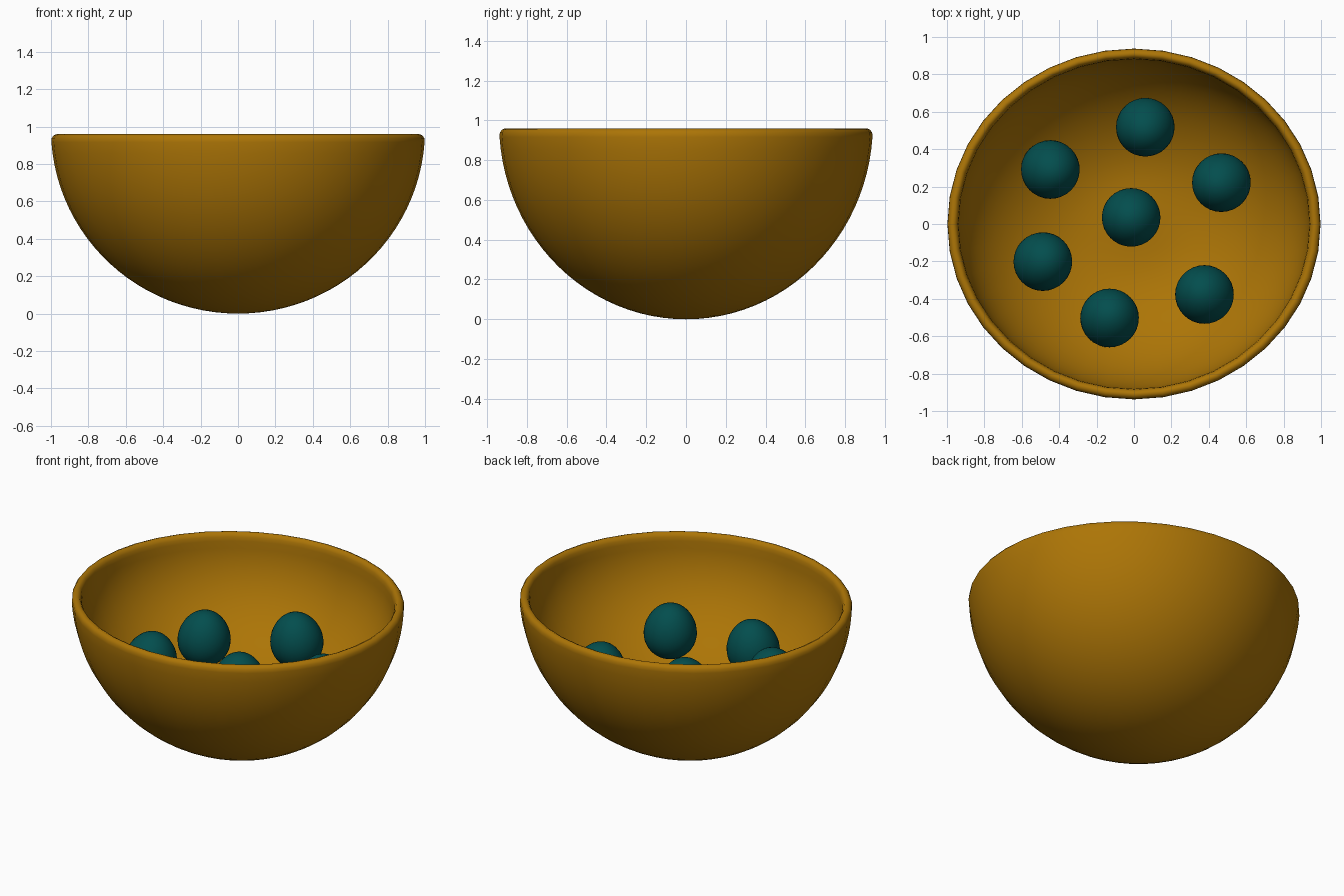
import bpy
import bmesh
import math

old = bpy.data.objects.get("Cube")
if old:
    bpy.data.objects.remove(old, do_unlink=True)


def material(name, colour):
    mat = bpy.data.materials.new(name)
    mat.use_nodes = True
    mat.diffuse_color = (*colour, 1)
    bsdf = mat.node_tree.nodes["Principled BSDF"]
    bsdf.inputs["Base Color"].default_value = (*colour, 1)
    return mat


def add_object(name, bm, mat):
    mesh = bpy.data.meshes.new(name)
    bmesh.ops.recalc_face_normals(bm, faces=bm.faces)
    bm.to_mesh(mesh)
    bm.free()
    mesh.materials.append(mat)
    for face in mesh.polygons:
        face.use_smooth = True
    obj = bpy.data.objects.new(name, mesh)
    bpy.context.collection.objects.link(obj)
    return obj


def arc(radius, depth, centre, degrees, mound=0.0, steps=24):
    """Part of an ellipse from the bottom pole up, with an optional central mound."""
    points = []
    for i in range(steps + 1):
        a = math.radians(degrees) * i / steps
        r = radius * math.sin(a)
        z = centre - depth * math.cos(a)
        points.append((r, z + mound * math.exp(-(r / 0.25) ** 2)))
    return points


ochre = material("ochre glaze", (0.415, 0.178, 0.002))
teal = material("teal shell", (0.001, 0.076, 0.076))

# Bowl: thick at the base, thin at the rounded lip, spun around the vertical axis
SIDES = 40
outer = arc(1.0, 0.985, 0.985, 86)
lip = [(0.996, 0.938), (0.985, 0.953), (0.968, 0.96), (0.952, 0.953), (0.942, 0.935)]
inner = arc(0.938, 0.71, 0.91, 90, mound=0.04)[::-1]

bm = bmesh.new()
verts = [bm.verts.new((r, 0, z)) for r, z in outer + lip + inner]
edges = [bm.edges.new(pair) for pair in zip(verts, verts[1:])]
bmesh.ops.spin(bm, geom=verts + edges, cent=(0, 0, 0), axis=(0, 0, 1),
               angle=math.tau, steps=SIDES, use_duplicate=False)
bmesh.ops.remove_doubles(bm, verts=bm.verts, dist=0.0005)
bmesh.ops.scale(bm, vec=(1, 0.94, 1), verts=bm.verts)
add_object("bowl", bm, ochre)

# Eggs: spheres stretched upward, slightly narrower on top, leaning inward
EGGS = [
    (-0.015, 0.035, 0.41),
    (0.06, 0.515, 0.51),
    (-0.445, 0.29, 0.475),
    (-0.485, -0.2, 0.51),
    (-0.13, -0.5, 0.487),
    (0.375, -0.375, 0.507),
    (0.465, 0.22, 0.455),
]
for number, (x, y, z) in enumerate(EGGS, 1):
    bm = bmesh.new()
    bmesh.ops.create_uvsphere(bm, u_segments=32, v_segments=20, radius=1)
    for v in bm.verts:
        taper = 0.156 * (1 - 0.1 * v.co.z)
        v.co.x *= taper
        v.co.y *= taper
        v.co.z *= 0.172
    egg = add_object(f"egg_{number}", bm, teal)
    egg.location = (x, y, z)
    egg.rotation_euler = (0.3 * y, -0.3 * x, 0)
